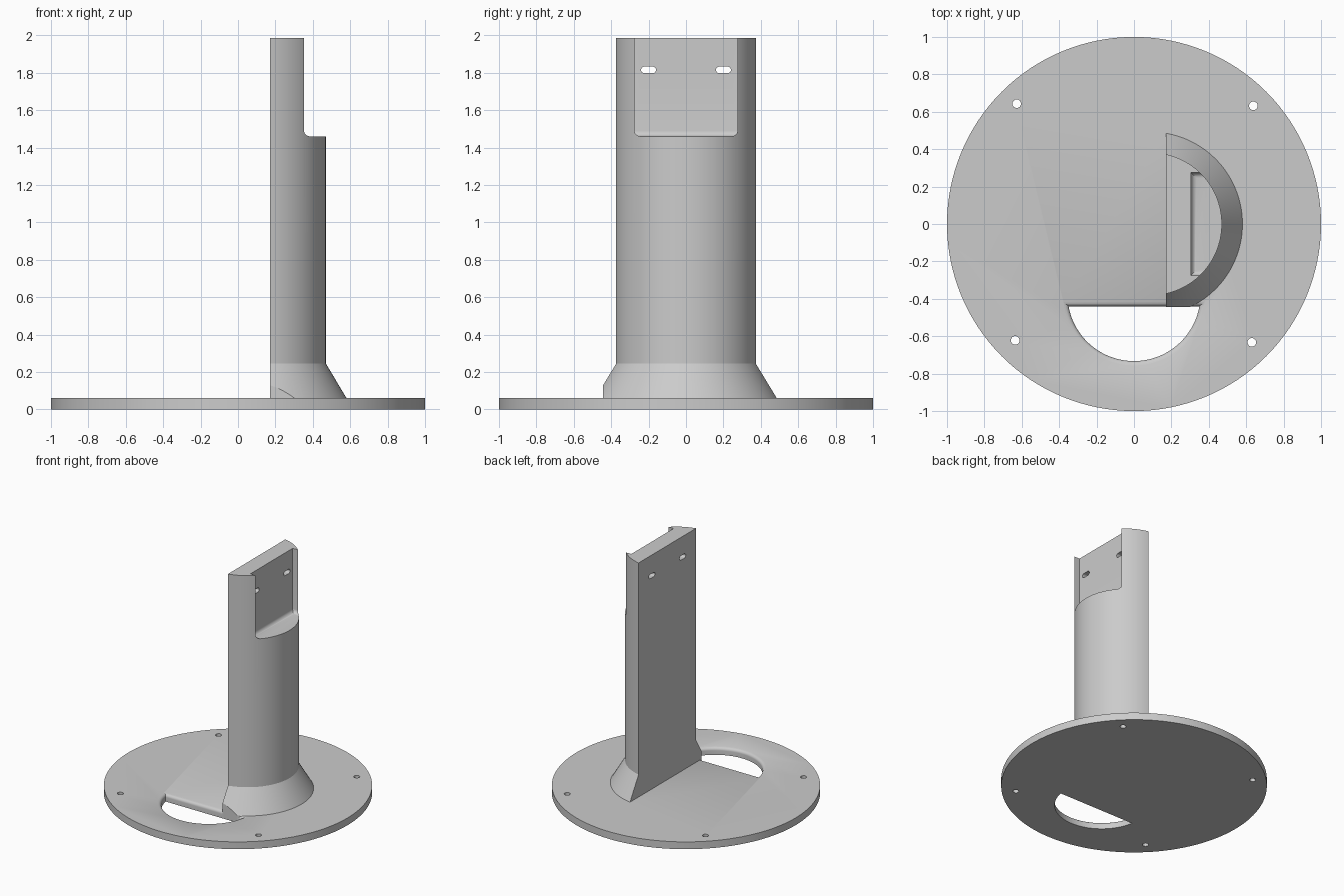
import bpy, bmesh
from math import sin, cos, acos, asin, pi

if "Cube" in bpy.data.objects:
    bpy.data.objects.remove(bpy.data.objects["Cube"])


def finish(name, bm):
    bmesh.ops.recalc_face_normals(bm, faces=bm.faces)
    me = bpy.data.meshes.new(name)
    bm.to_mesh(me)
    bm.free()
    ob = bpy.data.objects.new(name, me)
    bpy.context.collection.objects.link(ob)
    return ob


def loft(name, rings):
    """Closed solid through rings with equal point counts."""
    bm = bmesh.new()
    vs = [[bm.verts.new(p) for p in r] for r in rings]
    n = len(vs[0])
    for a, b in zip(vs, vs[1:]):
        for i in range(n):
            j = (i + 1) % n
            bm.faces.new((a[i], a[j], b[j], b[i]))
    bm.faces.new(vs[0][::-1])
    bm.faces.new(vs[-1])
    return finish(name, bm)


def box(name, lo, hi, round_bottom=0):
    bm = bmesh.new()
    bmesh.ops.create_cube(bm, size=1)
    for v in bm.verts:
        v.co = [l + (c + 0.5) * (h - l) for l, h, c in zip(lo, hi, v.co)]
    if round_bottom:
        edges = [e for e in bm.edges
                 if all(v.co.z < lo[2] + 1e-4 for v in e.verts)
                 and sum(v.co.x for v in e.verts) / 2 < hi[0] - 1e-3]
        bmesh.ops.bevel(bm, geom=edges, offset=round_bottom, segments=6,
                        profile=0.5, affect='EDGES')
    return finish(name, bm)


def circle(x, y, r, z, n):
    return [(x + r * cos(2 * pi * i / n), y + r * sin(2 * pi * i / n), z) for i in range(n)]


def boolean(ob, tool, op='DIFFERENCE'):
    mod = ob.modifiers.new(op, 'BOOLEAN')
    mod.operation, mod.object, mod.solver = op, tool, 'EXACT'
    bpy.context.view_layer.objects.active = ob
    bpy.ops.object.modifier_apply(modifier=mod.name)
    bpy.data.objects.remove(tool)


T = 0.06      # plate thickness
FLAT = 0.17   # x of the flat back of the post
CX = 0.088    # centre of the post's round side

# Base plate with four screw holes
stand = loft("mounting_stand", [circle(0, 0, 1, z, 128) for z in (0, T)])
for x, y in ((-0.627, 0.643), (0.638, 0.632), (-0.635, -0.622), (0.63, -0.633)):
    boolean(stand, loft("screw_cutter", [circle(x, y, 0.023, z, 24) for z in (-0.1, 0.2)]))


# Segment-shaped cable opening with a rounded upper rim
def segment(d, z, n=48):
    r, cy, top = 0.355 + d, -0.378, -0.44 + d
    a = asin((top - cy) / r)
    a0, a1 = -pi - a, a
    return [(r * cos(a0 + (a1 - a0) * i / n), cy + r * sin(a0 + (a1 - a0) * i / n), z)
            for i in range(n + 1)]


F = 0.025
rings = [segment(0, -0.1)]
for i in range(8):
    t = i / 7 * 0.47 * pi
    rings.append(segment(F * (1 - cos(t)), T - F + F * sin(t)))
rings.append(segment(F, T + 0.001))
rings.append(segment(F, T + 0.1))
boolean(stand, loft("cable_cutter", rings))


# Half-round post with flared foot
def half_round(r, z, n=64):
    a = acos((FLAT - CX) / r)
    return [(CX + r * cos(-a + 2 * a * i / n), r * sin(-a + 2 * a * i / n), z)
            for i in range(n + 1)]


post = loft("post", [half_round(0.492, 0.01), half_round(0.492, T),
                     half_round(0.382, 0.245), half_round(0.382, 1.985)])
# Foot trimmed flush with the cable opening
boolean(post, box("foot_cutter", (-1, -1, -1), (1, -0.443, 1)))
# Front pocket with filleted floor
boolean(post, box("pocket_cutter", (0.305, -0.275, 1.46), (0.8, 0.275, 2.3), 0.03))


# Two mounting slots through the pocket wall
def slot(x, yc, zc, half=0.0225, r=0.0175, n=12):
    pts = []
    for s, start in ((1, -pi / 2), (-1, pi / 2)):
        pts += [(x, yc + s * half + r * cos(start + pi * i / n), zc + r * sin(start + pi * i / n))
                for i in range(n + 1)]
    return pts


for y in (-0.2, 0.2):
    boolean(post, loft("slot_cutter", [slot(x, y, 1.815) for x in (0, 0.5)]))

boolean(stand, post, 'UNION')

bpy.ops.object.select_all(action='DESELECT')
stand.select_set(True)
bpy.context.view_layer.objects.active = stand
bpy.ops.object.shade_smooth_by_angle(angle=0.45)
